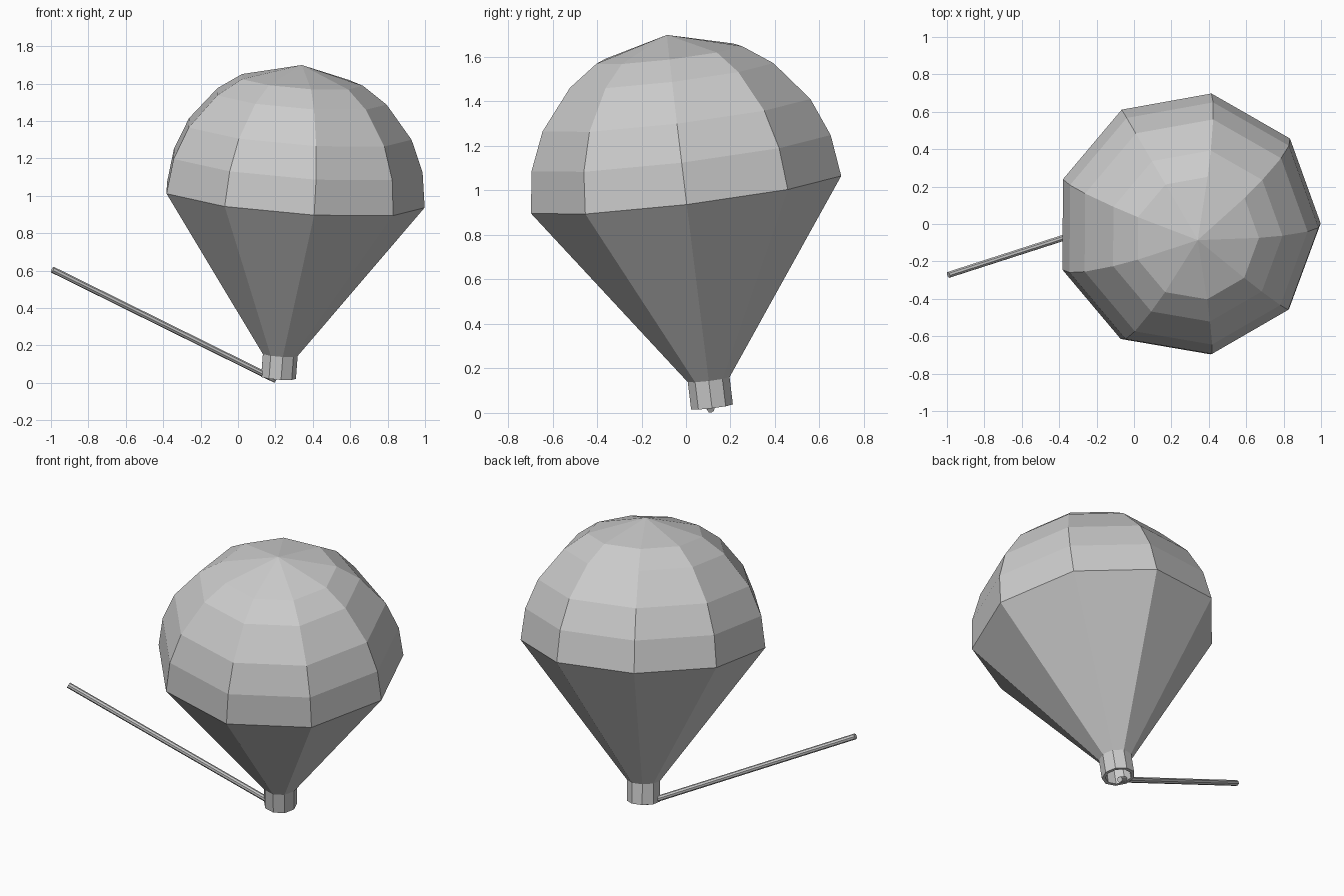
import bpy, bmesh, math
from mathutils import Vector, Matrix

if "Cube" in bpy.data.objects:
    bpy.data.objects.remove(bpy.data.objects["Cube"])

SIDES = 9
CENTRE = Vector((0.287, 0.0, 0.99))           # middle of the balloon's rim
AXIS = Vector((0.0752, -0.1202, 0.9899)).normalized()
R = 0.713


def lathe(name, profile, sides, origin, axis, cap=False):
    """Revolve (radius, height) points around an axis with flat facets."""
    bm = bmesh.new()
    rings = []
    for r, h in profile:
        if r == 0:
            rings.append([bm.verts.new((0, 0, h))] * sides)
        else:
            rings.append([bm.verts.new((r * math.cos(2 * math.pi * i / sides),
                                        r * math.sin(2 * math.pi * i / sides), h))
                          for i in range(sides)])
    for lo, hi in zip(rings, rings[1:]):
        for i in range(sides):
            j = (i + 1) % sides
            quad = [lo[i], lo[j], hi[j], hi[i]]
            bm.faces.new(list(dict.fromkeys(quad)))
    if cap:
        bm.faces.new(rings[0][::-1])
        bm.faces.new(rings[-1])
    rot = Vector((0, 0, 1)).rotation_difference(axis).to_matrix().to_4x4()
    bm.transform(Matrix.Translation(origin) @ rot)
    mesh = bpy.data.meshes.new(name)
    bm.to_mesh(mesh)
    bm.free()
    ob = bpy.data.objects.new(name, mesh)
    bpy.context.collection.objects.link(ob)
    return ob


# Envelope: straight cone below the rim, faceted dome above
dome = [(R * math.cos(math.radians(a)), R * math.sin(math.radians(a)))
        for a in (0, 15.3, 30.3, 49, 62)]
lathe("balloon_envelope", [(0.096, -0.848)] + dome + [(0, 0.716)],
      SIDES, CENTRE, AXIS)

# Neck: short open tube under the cone
neck = lathe("balloon_neck", [(0.096, -0.972), (0.096, -0.848)],
             SIDES, CENTRE, AXIS)
wall = neck.modifiers.new("wall", 'SOLIDIFY')
wall.thickness = 0.02
wall.offset = -1

# Stick: thin rod running from inside the neck out to the left
start, end = Vector((0.2, 0.112, 0.016)), Vector((-0.992, -0.272, 0.605))
lathe("stick", [(0.017, 0), (0.017, (end - start).length)],
      8, start, (end - start).normalized(), cap=True)
